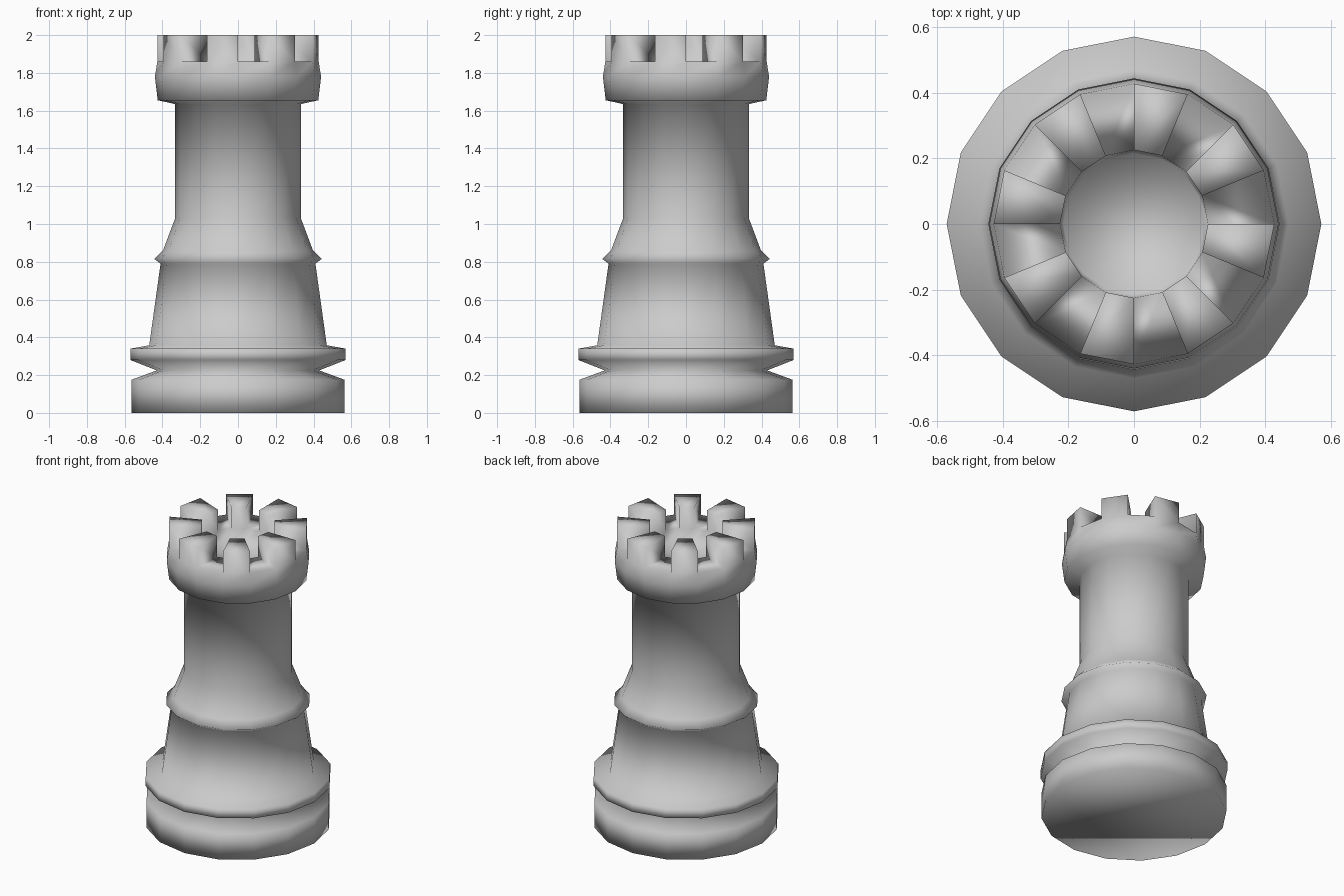
import bpy, bmesh
from math import cos, sin, pi

if "Cube" in bpy.data.objects:
    bpy.data.objects.remove(bpy.data.objects["Cube"])

SIDES = 16
# (radius, height) from the foot, up the outside, over the rim and down into the bowl
PROFILE = [(0.565, 0), (0.565, 0.175), (0.43, 0.225), (0.57, 0.28), (0.57, 0.34),
           (0.47, 0.358), (0.41, 0.79), (0.443, 0.815), (0.397, 0.86),
           (0.333, 1.03), (0.333, 1.635), (0.425, 1.655), (0.44, 1.78),
           (0.427, 1.86), (0.225, 1.86), (0.215, 1.78)]
RIM = 13  # profile step that forms the flat rim

bm = bmesh.new()


def ring(r, z):
    return [bm.verts.new((r * cos(2 * pi * i / SIDES), r * sin(2 * pi * i / SIDES), z))
            for i in range(SIDES)]


# turned body
rings = [ring(r, z) for r, z in PROFILE]
merlon_bases = []
for s, (a, b) in enumerate(zip(rings, rings[1:])):
    for i in range(SIDES):
        j = (i + 1) % SIDES
        f = bm.faces.new((a[i], a[j], b[j], b[i]))
        if s == RIM and i % 2:
            merlon_bases.append(f)
bm.faces.new(rings[0][::-1])
bm.faces.new(rings[-1])

# battlements: every other rim sector raised
tops = bmesh.ops.extrude_discrete_faces(bm, faces=merlon_bases)["faces"]
for f in tops:
    for v in f.verts:
        v.co.z = 2.0

bmesh.ops.recalc_face_normals(bm, faces=bm.faces[:])
for f in bm.faces:
    f.smooth = True

mesh = bpy.data.meshes.new("rook_tower")
bm.to_mesh(mesh)
bm.free()
bpy.context.collection.objects.link(bpy.data.objects.new("rook_tower", mesh))
